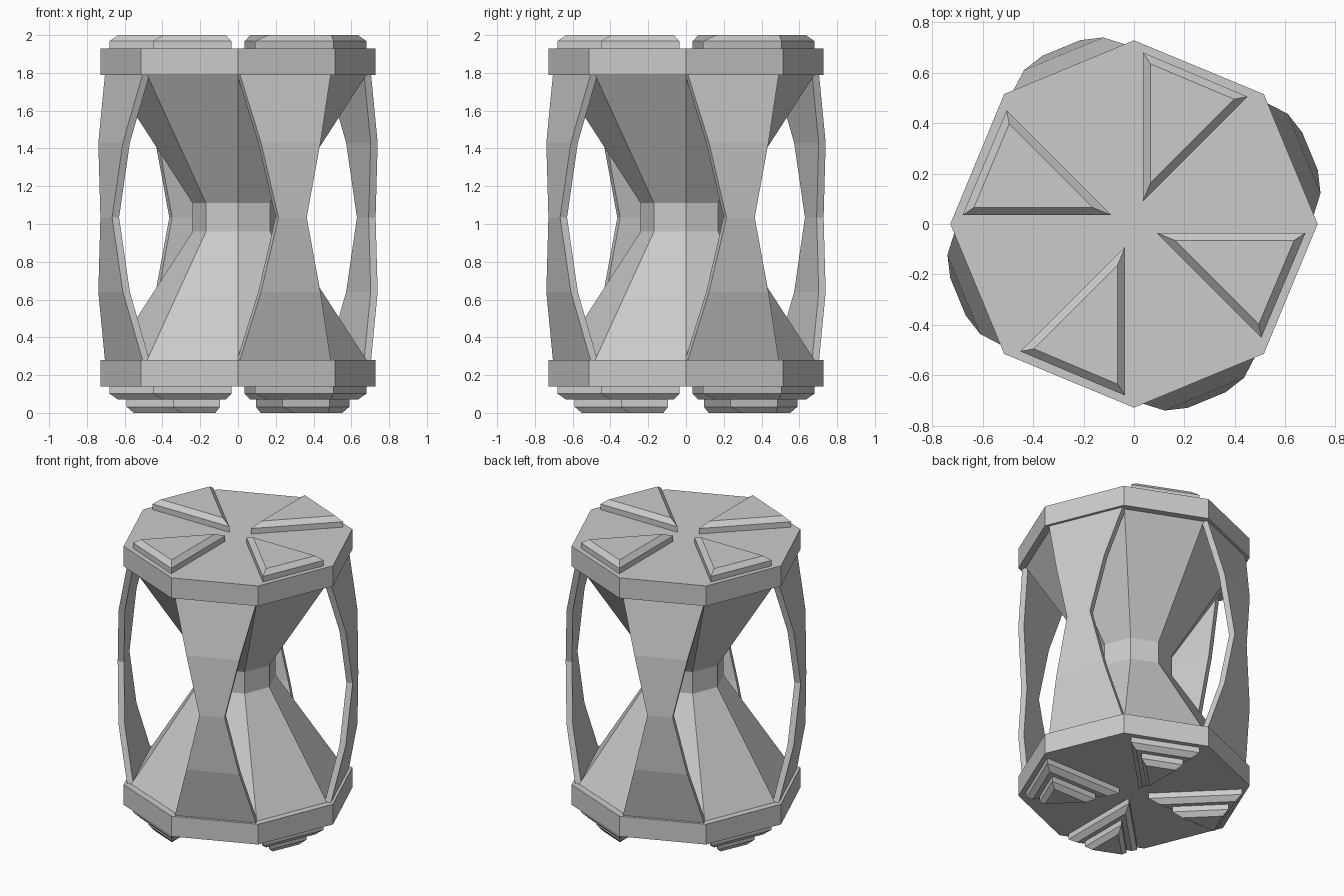
import bpy, bmesh
from math import sin, cos, pi, sqrt
from mathutils import Vector

if "Cube" in bpy.data.objects:
    bpy.data.objects.remove(bpy.data.objects["Cube"])

MID = 1.035  # height of the horizontal symmetry plane of the body


def loft(name, rings):
    """Skin a stack of equal-length closed rings and cap both ends."""
    bm = bmesh.new()
    rows = [[bm.verts.new(p) for p in ring] for ring in rings]
    n = len(rows[0])
    for a, b in zip(rows, rows[1:]):
        for i in range(n):
            j = (i + 1) % n
            bm.faces.new((a[i], a[j], b[j], b[i]))
    bm.faces.new(rows[0])
    bm.faces.new(rows[-1])
    bmesh.ops.recalc_face_normals(bm, faces=bm.faces)
    mesh = bpy.data.meshes.new(name)
    bm.to_mesh(mesh)
    bm.free()
    ob = bpy.data.objects.new(name, mesh)
    bpy.context.collection.objects.link(ob)
    return ob


def octagon(r, z):
    return [(r * cos(i * pi / 4), r * sin(i * pi / 4), z) for i in range(8)]


def turn(p, k):
    """Rotate a point by k quarter turns about z."""
    a = k * pi / 2
    x, y, z = p
    return (x * cos(a) - y * sin(a), x * sin(a) + y * cos(a), z)


# End plates
loft("bottom_plate", [octagon(0.728, 0.14), octagon(0.728, 0.28)])
loft("top_plate", [octagon(0.728, 1.79), octagon(0.728, 1.93)])

# Hourglass core
loft("hourglass_core", [octagon(r, z) for r, z in
                        ((0.68, 0.28), (0.24, 0.96), (0.24, 1.11), (0.68, 1.79))])

# Four bowed side struts: (height from middle, distance from axis, half width)
PROFILE = [(0.755, 0.655, 0.26), (0.395, 0.73, 0.17), (0, 0.755, 0.081)]
PROFILE = [(-h, r, w) for h, r, w in PROFILE] + [p for p in PROFILE[1::-1]]
THICK = 0.04
normal = Vector((sin(pi / 8), -cos(pi / 8), 0))
tangent = Vector((cos(pi / 8), sin(pi / 8), 0))
for k in range(4):
    rings = []
    for h, r, w in PROFILE:
        corners = [(r, -w), (r, w), (r - THICK, w), (r - THICK, -w)]
        ring = [normal * d + tangent * t + Vector((0, 0, MID + h)) for d, t in corners]
        rings.append([turn(p, k) for p in ring])
    loft(f"side_strut_{k + 1}", rings)

# Triangular pads
TRI = [Vector(p) for p in ((0.035, 0.09), (0.45, 0.505), (0.035, 0.68))]
sides = [(TRI[(i + 1) % 3] - TRI[(i + 2) % 3]).length for i in range(3)]
centre = sum((v * s for v, s in zip(TRI, sides)), Vector((0, 0))) / sum(sides)
inradius = centre.x - TRI[0].x


def pad(name, steps, k):
    """Stack of inset triangles: steps are (inset, z)."""
    rings = []
    for inset, z in steps:
        f = 1 - inset / inradius
        ring = [centre + (v - centre) * f for v in TRI]
        rings.append([turn((p.x, p.y, z), k) for p in ring])
    loft(name, rings)


for k in range(4):
    pad(f"top_pad_{k + 1}", [(0, 1.93), (0, 1.968), (0.03, 2.0)], k)
    pad(f"foot_upper_{k + 1}", [(0, 0.14), (0, 0.102), (0.03, 0.07)], k)
    pad(f"foot_lower_{k + 1}", [(0.03, 0.07), (0.06, 0.07), (0.06, 0.032), (0.085, 0)][1:], k)
